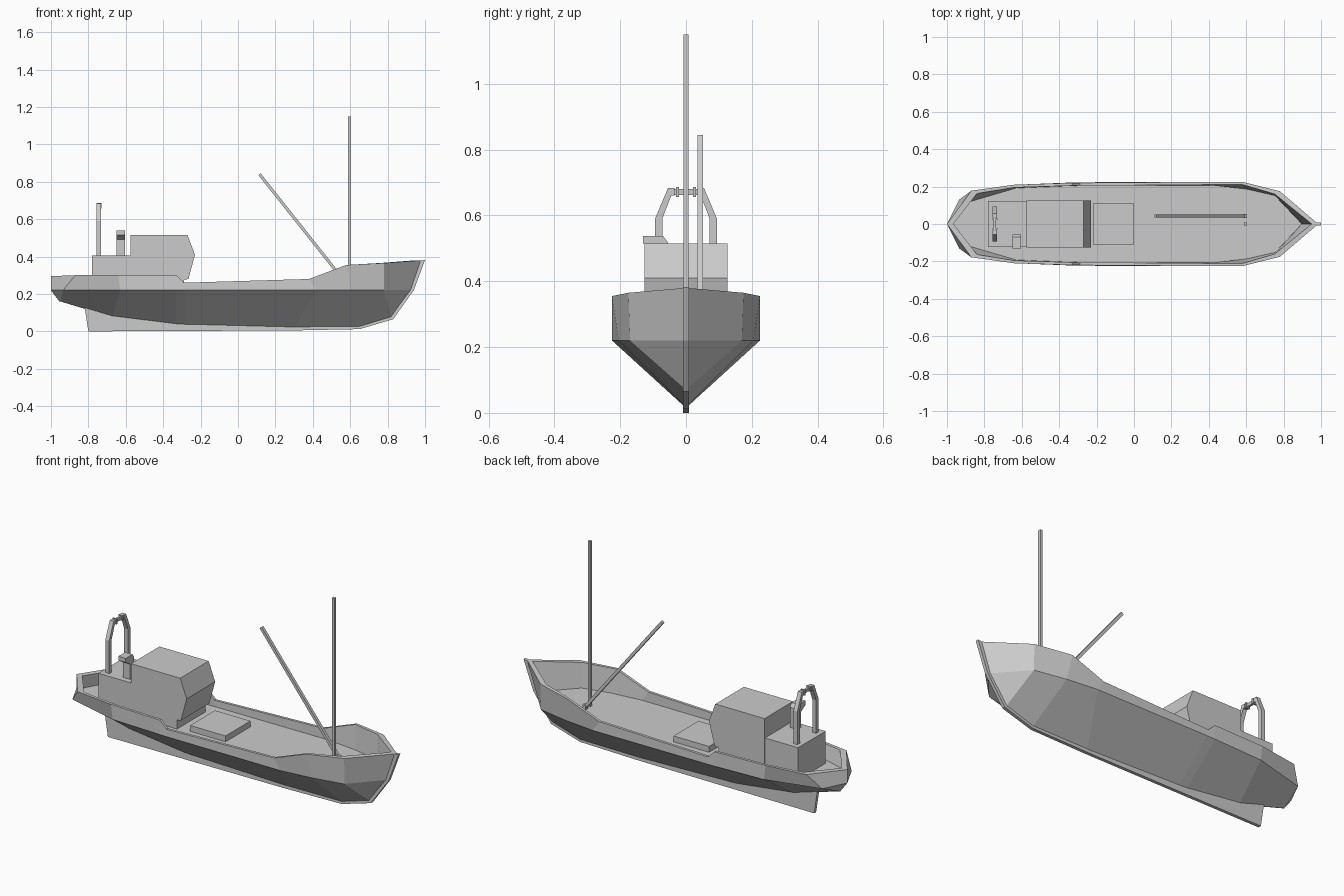
import bpy, bmesh
from mathutils import Vector

if "Cube" in bpy.data.objects:
    bpy.data.objects.remove(bpy.data.objects["Cube"])


def finish(name, bm):
    bmesh.ops.remove_doubles(bm, verts=bm.verts, dist=0.0005)
    bmesh.ops.recalc_face_normals(bm, faces=bm.faces)
    mesh = bpy.data.meshes.new(name)
    bm.to_mesh(mesh)
    bm.free()
    obj = bpy.data.objects.new(name, mesh)
    bpy.context.collection.objects.link(obj)
    return obj


def prism(name, pts, axis, a, b):
    """Extrude a 2D outline along x (outline in y,z) or y (outline in x,z)."""
    bm = bmesh.new()

    def at(p, t):
        return (t, p[0], p[1]) if axis == 'x' else (p[0], t, p[1])
    lo = [bm.verts.new(at(p, a)) for p in pts]
    hi = [bm.verts.new(at(p, b)) for p in pts]
    bm.faces.new(lo)
    bm.faces.new(hi[::-1])
    for i in range(len(pts)):
        j = (i + 1) % len(pts)
        bm.faces.new((lo[i], lo[j], hi[j], hi[i]))
    return finish(name, bm)


def box(name, x0, x1, y0, y1, z0, z1):
    return prism(name, [(x0, z0), (x1, z0), (x1, z1), (x0, z1)], 'y', y0, y1)


def bar(name, p, q, size):
    """Square bar between two points."""
    p, q = Vector(p), Vector(q)
    bm = bmesh.new()
    bmesh.ops.create_cube(bm, size=1)
    bmesh.ops.scale(bm, verts=bm.verts, vec=(size, size, (q - p).length))
    rot = (q - p).to_track_quat('Z', 'Y').to_matrix()
    bmesh.ops.rotate(bm, verts=bm.verts, matrix=rot)
    bmesh.ops.translate(bm, verts=bm.verts, vec=(p + q) / 2)
    return finish(name, bm)


# Hull stations: rail (x, y, z), chine (x, y), keel line (x, z)
stations = [
    ((-1.0, 0, .295), (-1.0, 0), (-.955, .16)),
    ((-.87, .178, .30), (-.935, .13), (-.95, .16)),
    ((-.64, .21, .302), (-.63, .21), (-.67, .075)),
    ((-.33, .22, .30), (-.33, .222), (-.33, .033)),
    ((-.29, .22, .26), (-.28, .223), (-.28, .03)),
    ((.38, .225, .28), (.42, .225), (.30, .015)),
    ((.58, .225, .355), (.60, .205), (.65, .018)),
    ((.78, .175, .365), (.78, .17), (.82, .07)),
    ((.985, 0, .38), (.93, 0), (.87, .14)),
]
DECK = .225
bm = bmesh.new()
for side in (1, -1):
    rows = []
    for (tx, ty, tz), (cx, cy), (kx, kz) in stations:
        # rail is thickened inward, and more so along the hull at the ends
        ix = tx * (.965 if abs(tx) > .7 else 1)
        dx = cx * (.965 if abs(cx) > .7 else 1)
        iy, dy = max(ty - .015, 0), max(cy - .018, 0)
        sect = [(kx, 0, kz), (cx, cy, .22), (tx, ty, tz),
                (ix, iy, tz), (dx, dy, DECK), (dx, 0, DECK)]
        rows.append([bm.verts.new((x, side * y, z)) for x, y, z in sect])
    for a, b in zip(rows, rows[1:]):
        for i in range(5):
            bm.faces.new((a[i], a[i + 1], b[i + 1], b[i]))
bmesh.ops.dissolve_degenerate(bm, edges=bm.edges, dist=0.0005)
finish("hull", bm)

# Keel and stem in one thin plate
prism("keel_and_stem", [(-.80, 0), (.30, .005), (.65, .012), (.83, .065),
                        (.94, .22), (1.0, .382), (.97, .378), (.91, .22),
                        (.80, .09), (.60, .05), (-.30, .05), (-.82, .13)],
      'y', -.009, .009)

# Deckhouse and wheelhouse, hold hatch
prism("deckhouse", [(-.78, .22), (-.78, .405), (-.575, .405), (-.575, .22)],
      'y', -.122, .122)
prism("wheelhouse", [(-.575, .22), (-.575, .515), (-.27, .515), (-.23, .41),
                     (-.265, .28), (-.29, .275), (-.29, .22)],
      'y', -.126, .126)
box("hold_hatch", -.22, 0, -.11, .11, .22, .258)

# Stern gantry: two bent legs and a roller between
for side, label in ((1, "left"), (-1, "right")):
    leg = [(.094, .40), (.094, .59), (.055, .683), (.035, .683),
           (.035, .66), (.045, .66), (.072, .59), (.072, .40)]
    prism("gantry_leg_" + label, [(side * y, z) for y, z in leg],
          'x', -.756, -.732)
    box("roller_flange_" + label, -.757, -.731, *sorted((side * .022, side * .03)),
        .656, .686)
box("gantry_roller", -.75, -.738, -.04, .04, .662, .68)

# Cowl vent on the deckhouse roof
prism("cowl_vent", [(-.09, .40), (-.09, .49), (-.13, .515), (-.13, .538),
                    (-.07, .538), (-.055, .518), (-.055, .40)],
      'x', -.65, -.605)

# Mast and cargo boom with its foot
box("mast", .588, .603, -.008, .008, .22, 1.15)
bar("boom", (.595, .043, .235), (.115, .043, .84), .016)
box("boom_foot", .585, .605, .033, .053, .22, .25)
